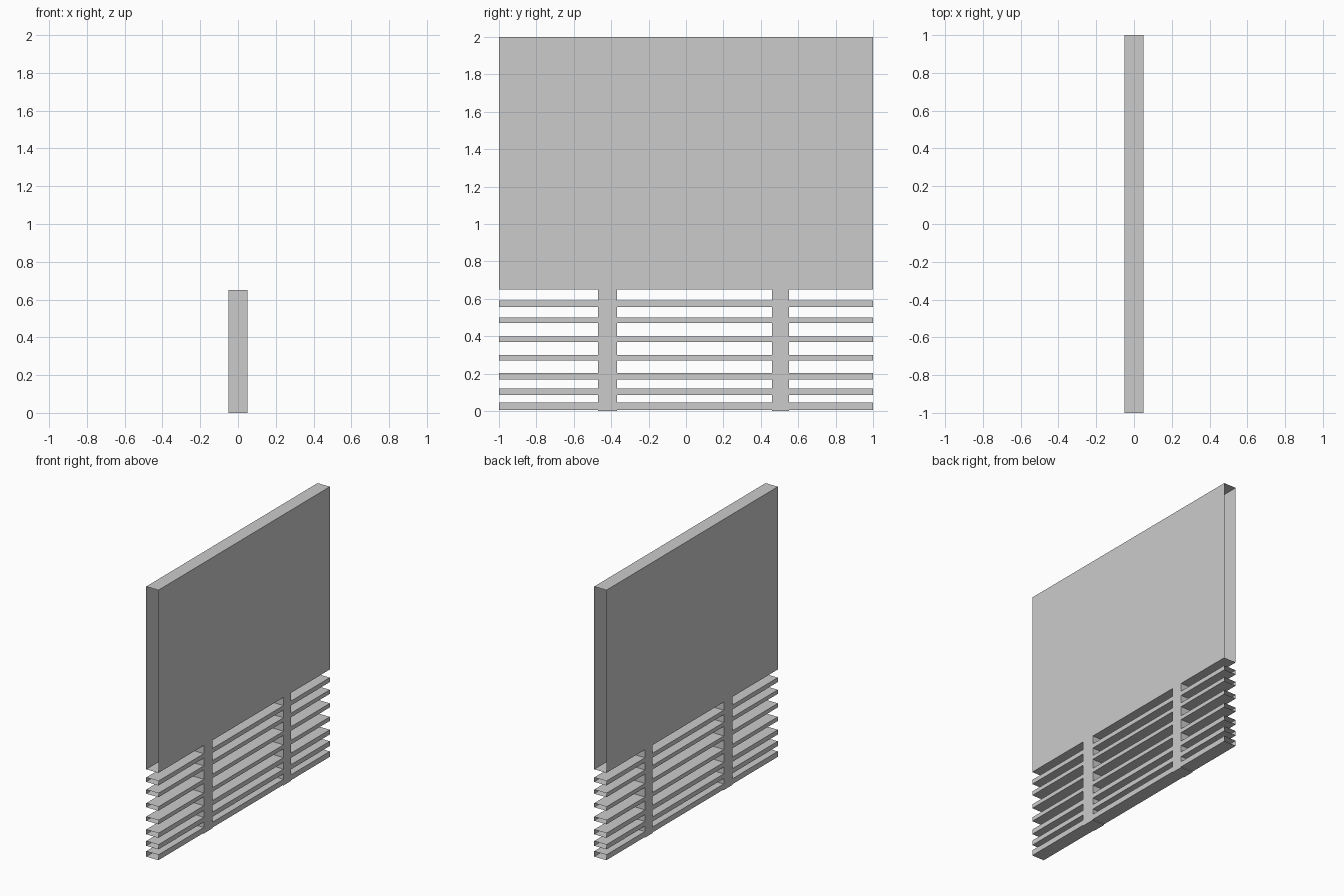
import bpy, bmesh

if "Cube" in bpy.data.objects:
    bpy.data.objects.remove(bpy.data.objects["Cube"])

HALF_T = 0.05  # half thickness in x


def box(name, y0, y1, z0, z1, open_ends=False):
    """Box of the shared thickness; open_ends removes the two y caps."""
    bm = bmesh.new()
    bmesh.ops.create_cube(bm, size=1)
    for v in bm.verts:
        v.co.x *= 2 * HALF_T
        v.co.y = y1 if v.co.y > 0 else y0
        v.co.z = z1 if v.co.z > 0 else z0
    bm.normal_update()
    if open_ends:
        caps = [f for f in bm.faces if abs(f.normal.y) > 0.9]
        bmesh.ops.delete(bm, geom=caps, context='FACES_ONLY')
    mesh = bpy.data.meshes.new(name)
    bm.to_mesh(mesh)
    bm.free()
    obj = bpy.data.objects.new(name, mesh)
    bpy.context.collection.objects.link(obj)
    return obj


# Solid-looking upper panel, a sleeve open at both ends
box("upper_panel", -1, 1, 0.65, 2, open_ends=True)

# Horizontal slats, also open at their ends
slats = [(0.005, 0.045), (0.085, 0.12), (0.17, 0.205), (0.27, 0.30),
         (0.37, 0.40), (0.47, 0.50), (0.557, 0.59)]
for i, (z0, z1) in enumerate(slats):
    box(f"slat_{i + 1}", -1, 1, z0, z1, open_ends=True)

# Two upright posts
for i, (y0, y1) in enumerate([(-0.47, -0.37), (0.46, 0.55)]):
    box(f"post_{i + 1}", y0, y1, 0, 0.65)
